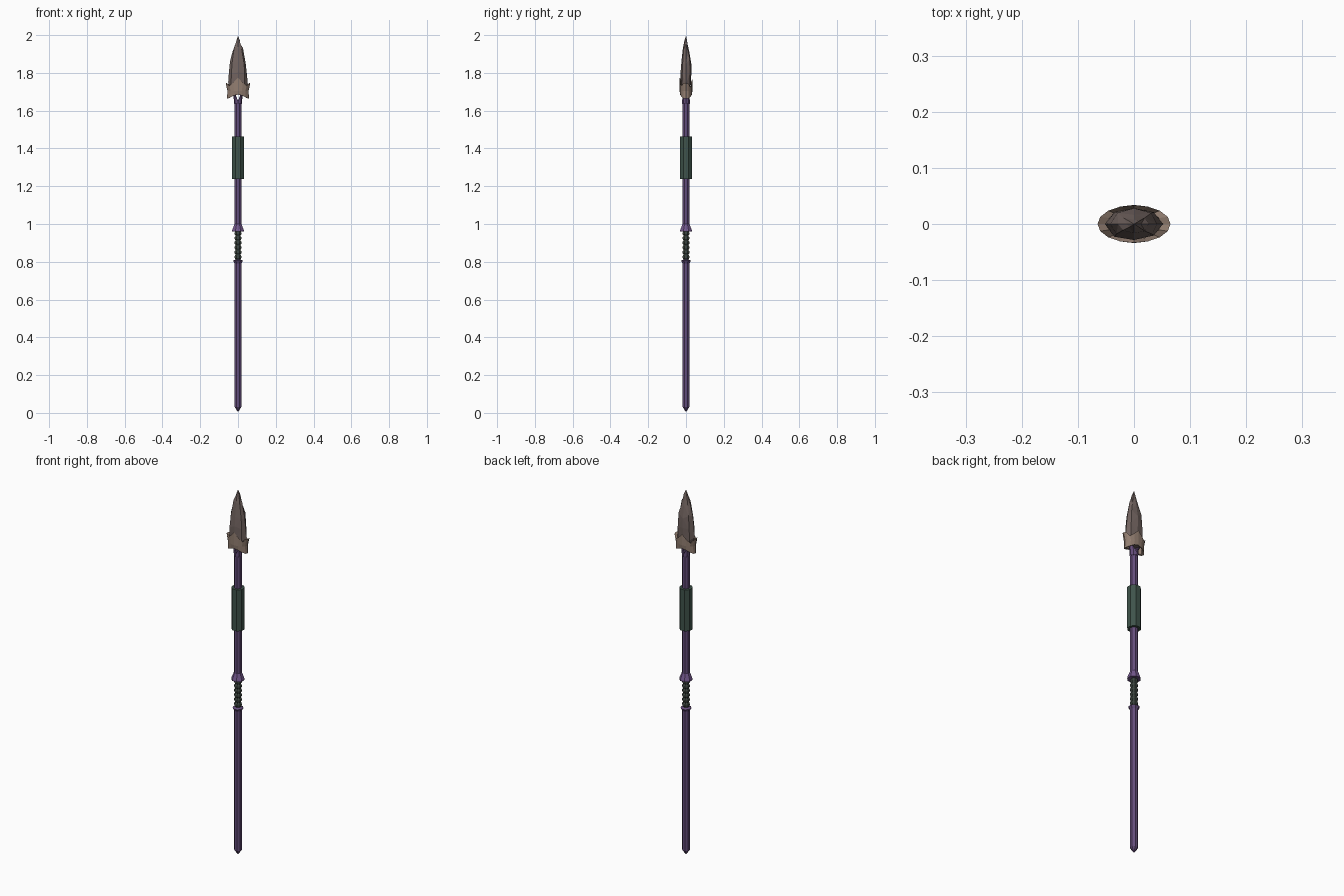
import bpy, bmesh, math, random

if "Cube" in bpy.data.objects:
    bpy.data.objects.remove(bpy.data.objects["Cube"])
random.seed(4)

def material(name, col):
    m = bpy.data.materials.new(name)
    m.diffuse_color = (*col, 1)
    m.use_nodes = True
    m.node_tree.nodes["Principled BSDF"].inputs["Base Color"].default_value = m.diffuse_color
    return m

PURPLE = material("purple shaft", (0.13, 0.075, 0.20))
VIOLET = material("light violet", (0.17, 0.095, 0.26))
GREEN = material("dark green wrap", (0.05, 0.088, 0.07))
GRIP = material("dark grip", (0.045, 0.06, 0.05))
STONE = material("brown stone", (0.165, 0.125, 0.115))
TAN = material("tan binding", (0.29, 0.21, 0.165))

def loft(name, mat, rows, n, cap_start=True, cap_end=True, closed=False):
    """Flat-shaded skin over rows of n points each."""
    bm = bmesh.new()
    vs = [[bm.verts.new(p) for p in row] for row in rows]
    pairs = list(zip(vs, vs[1:]))
    if closed:
        pairs.append((vs[-1], vs[0]))
    for a, b in pairs:
        for i in range(n):
            j = (i + 1) % n
            bm.faces.new((a[i], a[j], b[j], b[i]))
    if not closed:
        if cap_start:
            bm.faces.new(vs[0][::-1])
        if cap_end:
            bm.faces.new(vs[-1])
    bmesh.ops.remove_doubles(bm, verts=bm.verts, dist=1e-5)
    bmesh.ops.recalc_face_normals(bm, faces=bm.faces)
    me = bpy.data.meshes.new(name)
    bm.to_mesh(me)
    bm.free()
    me.materials.append(mat)
    ob = bpy.data.objects.new(name, me)
    bpy.context.collection.objects.link(ob)
    return ob

def ring(rx, ry, z, n, phase=0.5):
    zf = z if callable(z) else lambda t: z
    out = []
    for i in range(n):
        t = 2 * math.pi * (i + phase) / n
        out.append((rx * math.cos(t), ry * math.sin(t), zf(t)))
    return out

def lathe(name, mat, profile, n=8):
    return loft(name, mat, [ring(r, r, z, n) for r, z in profile], n)

# Lower shaft with pointed butt and small collar
lathe("lower_shaft", PURPLE, [(0.003, 0.008), (0.020, 0.032), (0.020, 0.792),
                              (0.028, 0.806), (0.015, 0.812)])

# Ringed hand grip
profile = [(0.014, 0.805)]
for i in range(6):
    z = 0.815 + i * 0.025
    profile += [(0.015, z), (0.0195, z + 0.006), (0.0195, z + 0.015), (0.015, z + 0.021)]
lathe("ringed_grip", GRIP, profile)

# Flared guard above the grip
lathe("flared_guard", VIOLET, [(0.015, 0.964), (0.034, 0.960), (0.033, 0.968),
                               (0.021, 0.998), (0.019, 1.0)])

# Upper shaft, forked at the top to hold the head
fork = lambda t: 1.652 + 0.045 * abs(math.cos(t))
lathe("upper_shaft", PURPLE, [(0.020, 0.99), (0.020, 1.64)])
loft("shaft_fork", PURPLE, [ring(0.020, 0.020, 1.635, 8, 0),
                            ring(0.026, 0.021, fork, 8, 0),
                            ring(0.018, 0.014, fork, 8, 0),
                            ring(0.010, 0.010, 1.645, 8, 0)], 8)

# Green wrap round the upper shaft
lathe("shaft_wrap", GREEN, [(0.021, 1.237), (0.034, 1.237), (0.034, 1.463), (0.021, 1.463)])

# Knapped stone blade, slightly irregular
rows = []
for z, rx, ry in [(1.69, 0.036, 0.022), (1.74, 0.050, 0.029), (1.80, 0.050, 0.031),
                  (1.86, 0.043, 0.027), (1.925, 0.028, 0.017), (1.965, 0.013, 0.008)]:
    rows.append([(x * random.uniform(0.93, 1.05), y * random.uniform(0.88, 1.05),
                  q + random.uniform(-0.012, 0.012) * (z > 1.7)) for x, y, q in ring(rx, ry, z, 8, 0)])
rows.append([(0, 0, 1.996)] * 8)
bm_rows = rows[:-1] + [[(0.0005 * math.cos(i * math.pi / 4), 0.0003 * math.sin(i * math.pi / 4), 1.996)
                        for i in range(8)]]
blade = loft("stone_blade", STONE, bm_rows, 8)
bm = bmesh.new()
bm.from_mesh(blade.data)
bmesh.ops.triangulate(bm, faces=bm.faces)
bm.to_mesh(blade.data)
bm.free()

# Jagged oval binding round the base of the blade
top = lambda t: 1.745 + 0.025 * math.cos(4 * t) * abs(math.sin(t)) - 0.005 * math.sin(t)
bottom = lambda t: 1.663 + 0.022 * abs(math.sin(t)) ** 3
loft("jagged_binding", TAN, [ring(0.058, 0.031, bottom, 16, 0),
                             ring(0.056, 0.034, 1.705, 16, 0),
                             ring(0.065, 0.0335, top, 16, 0),
                             ring(0.048, 0.027, lambda t: top(t) - 0.012, 16, 0),
                             ring(0.047, 0.026, lambda t: bottom(t) + 0.004, 16, 0)],
     16, closed=True)
